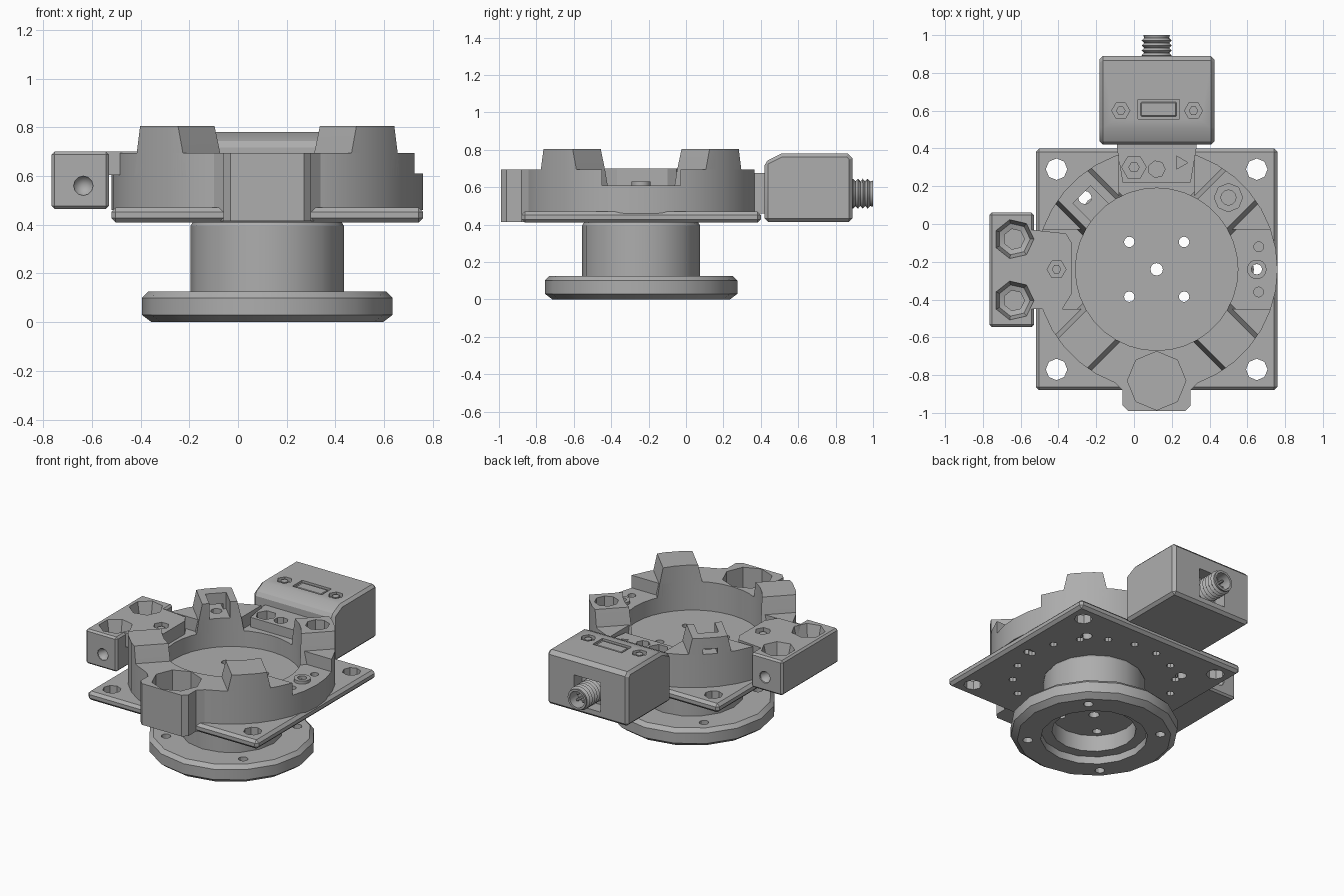
import bpy, bmesh, math
from mathutils import Matrix, Vector

if "Cube" in bpy.data.objects:
    bpy.data.objects.remove(bpy.data.objects["Cube"])

gray = bpy.data.materials.new("machined gray")
gray.use_nodes = True
gray.diffuse_color = (0.42, 0.42, 0.42, 1)
gray.node_tree.nodes["Principled BSDF"].inputs["Base Color"].default_value = (0.42, 0.42, 0.42, 1)

CX, CY = 0.12, -0.24          # axis of the round parts
DIAGONALS = [math.radians(a) for a in (45, 135, 225, 315)]


def finish(name, bm):
    bmesh.ops.remove_doubles(bm, verts=bm.verts, dist=1e-5)
    bmesh.ops.recalc_face_normals(bm, faces=bm.faces)
    mesh = bpy.data.meshes.new(name)
    bm.to_mesh(mesh)
    bm.free()
    mesh.materials.append(gray)
    ob = bpy.data.objects.new(name, mesh)
    bpy.context.collection.objects.link(ob)
    return ob


def lathe(name, profile, sides, loc=(CX, CY, 0), rot=None, closed=False):
    """Turn an (r, z) profile around z, then rotate and place it."""
    bm = bmesh.new()
    vs = [bm.verts.new((r, 0, z)) for r, z in profile]
    es = [bm.edges.new(p) for p in zip(vs, vs[1:])]
    if closed:
        es.append(bm.edges.new((vs[-1], vs[0])))
    bmesh.ops.spin(bm, geom=vs + es, cent=(0, 0, 0), axis=(0, 0, 1),
                   angle=math.tau, steps=sides, use_duplicate=False)
    bm.transform(Matrix.Translation(loc) @ (rot or Matrix()))
    return finish(name, bm)


def prism(name, outline, z0, z1, matrix=None):
    """Extrude a flat outline from z0 to z1."""
    bm = bmesh.new()
    face = bm.faces.new([bm.verts.new((x, y, z0)) for x, y in outline])
    up = bmesh.ops.extrude_face_region(bm, geom=[face])["geom"]
    bmesh.ops.translate(bm, verts=[v for v in up if isinstance(v, bmesh.types.BMVert)],
                        vec=(0, 0, z1 - z0))
    if matrix:
        bm.transform(matrix)
    return finish(name, bm)


def block(name, x0, x1, y0, y1, z0, z1, matrix=None):
    return prism(name, [(x0, y0), (x1, y0), (x1, y1), (x0, y1)], z0, z1, matrix)


def rod(x, y, z0, z1, r, sides=12, rot=None):
    return lathe("cutter", [(0, z0), (r, z0), (r, z1), (0, z1)], sides, (x, y, 0), rot)


def apply(ob, mod):
    bpy.context.view_layer.objects.active = ob
    bpy.ops.object.modifier_apply(modifier=mod.name)


def boolean(ob, tools, op="DIFFERENCE"):
    for tool in tools:
        mod = ob.modifiers.new("cut", "BOOLEAN")
        mod.operation, mod.solver, mod.object = op, "EXACT", tool
        apply(ob, mod)
        bpy.data.objects.remove(tool)
    return ob


def bevel(ob, width, segments=1):
    mod = ob.modifiers.new("bevel", "BEVEL")
    mod.width, mod.segments, mod.limit_method = width, segments, "ANGLE"
    mod.angle_limit = math.radians(50)
    apply(ob, mod)
    return ob


def polar(r, a):
    return CX + r * math.cos(a), CY + r * math.sin(a)


def floor_holes():
    """Centre hole and four around it, running through the hub."""
    return [rod(CX, CY, -0.1, 0.9, 0.033)] + \
           [rod(*polar(0.205, a), -0.1, 0.9, 0.028) for a in DIAGONALS]


# Flange and hollow neck
hub = lathe("flanged_hub", [(0, 0.16), (0.26, 0.16), (0.26, 0.05), (0.33, 0.05), (0.33, 0),
                            (0.475, 0), (0.515, 0.03), (0.515, 0.1), (0.49, 0.125),
                            (0.315, 0.125), (0.315, 0.395), (0.3, 0.42), (0, 0.42)], 16)
boolean(hub, floor_holes() + [rod(*polar(0.41, a), -0.1, 0.2, 0.03) for a in DIAGONALS])

# Square mounting plate
plate = bevel(block("mounting_plate", -0.52, 0.76, -0.88, 0.4, 0.41, 0.47), 0.018)
boolean(plate, floor_holes()
        + [rod(CX + sx * 0.53, CY + sy * 0.53, 0.3, 0.6, 0.057, 8) for sx in (-1, 1) for sy in (-1, 1)]
        + [rod(*polar(0.5, math.radians(a)), 0.38, 0.44, 0.025, 8) for a in range(0, 360, 20)]
        + [rod(0.65, CY, 0.3, 0.6, 0.028), rod(-0.26, 0.14, 0.3, 0.6, 0.035),
           rod(0.5, 0.14, 0.3, 0.6, 0.035)])

# Recessed round floor
boolean(lathe("round_floor", [(0, 0.45), (0.45, 0.45), (0.45, 0.5), (0, 0.5)], 32), floor_holes())


def ring(name, z0, z1):
    return lathe(name, [(0.43, z0), (0.64, z0), (0.64, z1), (0.43, z1)], 36, closed=True)


# Lower ring with the east fixing holes and north gap
lower = ring("lower_ring", 0.46, 0.61)
boolean(lower, [rod(0.66, CY + d, 0.55, 0.7, 0.026) for d in (-0.12, 0.12)]
        + [rod(0.65, CY, 0.3, 0.8, 0.028), rod(-0.26, 0.14, 0.3, 0.8, 0.035),
           rod(0.5, 0.14, 0.5, 0.8, 0.04), rod(CX, -0.83, 0.52, 0.9, 0.155, 8)])
lathe("fixing_collar", [(0.028, 0.6), (0.052, 0.6), (0.052, 0.63), (0.028, 0.63)],
      14, (0.65, CY, 0), closed=True)

# Upper ring, open to the east, west and north
upper = ring("upper_ring", 0.605, 0.695)
boolean(upper, [block("cutter", -0.9, CX, -0.45, -0.03, 0.5, 0.9),
                block("cutter", CX, 0.9, -0.45, -0.03, 0.5, 0.9),
                block("cutter", -0.08, 0.32, 0, 0.6, 0.5, 0.9),
                rod(CX, -0.83, 0.52, 0.9, 0.155, 8), rod(-0.26, 0.14, 0.3, 0.8, 0.035),
                rod(0.5, 0.14, 0.5, 0.8, 0.075, 8)])

# Four raised horns on the diagonals
for a, label in zip(DIAGONALS, ("back_left", "back_right", "front_right", "front_left")):
    turn = Matrix.Translation((CX, CY, 0)) @ Matrix.Rotation(a - math.pi / 2, 4, "Z")
    taper = [(-0.15, 0.6), (0.15, 0.6), (0.135, 0.69), (0.11, 0.805), (-0.11, 0.805), (-0.135, 0.69)]
    stand = turn @ Matrix.Translation((0, 0.8, 0)) @ Matrix.Rotation(math.pi / 2, 4, "X")
    horn = prism(label + "_horn", taper, 0, 0.6, stand)
    boolean(horn, [ring("cutter", 0.5, 0.9)], "INTERSECT")
    if label == "back_left":
        boolean(horn, [rod(0.5, 0.14, 0.5, 0.9, 0.075, 8)])
    if label == "back_right":
        boolean(horn, [block("cutter", -0.065, 0.065, 0.4, 0.56, 0.5, 0.9, turn),
                       block("cutter", -0.045, 0.045, 0.5, 0.7, 0.64, 0.73, turn)])

# Front boss with a deep faceted socket
boss = prism("front_boss", [(-0.06, -0.96), (-0.03, -0.99), (0.27, -0.99), (0.3, -0.96), (0.3, -0.88),
                            (0.34, -0.84), (0.24, -0.66), (0, -0.66), (-0.1, -0.84), (-0.06, -0.88)],
             0.415, 0.695)
boolean(boss, [rod(CX, -0.83, 0.52, 0.9, 0.155, 8), rod(CX, CY, 0.5, 0.9, 0.43, 32)])

# Side block with two sockets, a screw and cross holes
side = bevel(block("side_block", -0.765, -0.53, -0.545, 0.06, 0.465, 0.7), 0.012)
tongue = prism("side_tongue", [(-0.55, -0.45), (-0.38, -0.45), (-0.33, -0.37), (-0.33, -0.1),
                               (-0.36, -0.05), (-0.55, -0.03)], 0.605, 0.7)
along_y = Matrix.Rotation(-math.pi / 2, 4, "X")


def side_sockets():
    tools = []
    for y in (-0.08, -0.405):
        tools.append(lathe("cutter", [(0, 0.53), (0.055, 0.53), (0.055, 0.6), (0.085, 0.61),
                                      (0.11, 0.72), (0, 0.72)], 7, (-0.635, y, 0)))
    return tools


boolean(side, side_sockets())
for y0, s in ((-0.56, 1), (0.07, -1)):
    cone = lathe("cutter", [(0, 0), (0.04, 0), (0.04, 0.02), (0, 0.08)], 12, (-0.635, y0, 0.56),
                 Matrix.Rotation(-s * math.pi / 2, 4, "X"))
    boolean(side, [cone])
boolean(tongue, side_sockets() + [rod(-0.41, CY, 0.66, 0.8, 0.05, 6)])
rod(-0.41, CY, 0.65, 0.685, 0.025, 6).name = "tongue_screw"

# Bridge between ring and connector box, with three pits
bridge = prism("rear_bridge", [(-0.06, 0.22), (0.3, 0.22), (0.33, 0.4), (0.33, 0.44),
                               (-0.09, 0.44), (-0.09, 0.4)], 0.46, 0.675)
boolean(bridge, [rod(0, 0.3, 0.56, 0.8, 0.065, 6), rod(0.12, 0.29, 0.56, 0.8, 0.045, 7),
                 rod(0.245, 0.325, 0.6, 0.8, 0.04, 3)])
rod(0, 0.3, 0.55, 0.62, 0.03, 6).name = "bridge_screw"

# Connector box: side profile pulled across the width
profile = [(0.42, 0.415), (0.89, 0.415), (0.89, 0.755), (0.865, 0.78), (0.51, 0.78), (0.42, 0.735)]
across = Matrix(((0, 0, 1, 0), (1, 0, 0, 0), (0, 1, 0, 0), (0, 0, 0, 1)))
box = bevel(prism("connector_box", profile, -0.182, 0.425, across), 0.018)
boolean(box, [block("cutter", CX - 0.1, CX + 0.1, 0.8, 0.95, 0.465, 0.665),
              block("cutter", 0.02, 0.24, 0.555, 0.66, 0.765, 0.9)]
        + [rod(x, 0.6, 0.755, 0.9, 0.048, 6) for x in (-0.07, 0.315)])
bevel(block("label_plate", 0.035, 0.225, 0.57, 0.645, 0.75, 0.774), 0.004)
for x in (-0.07, 0.315):
    rod(x, 0.6, 0.74, 0.775, 0.025, 6).name = "lid_screw"

# Threaded round connector with contact pins
thread = [(0.055, 0.03), (0.055, 0), (0.06, 0)]
for i in range(7):
    thread += [(0.08, 0.03 + i * 0.026), (0.066, 0.043 + i * 0.026)]
thread += [(0.07, 0.215), (0.055, 0.215)]
lathe("threaded_connector", thread, 16, (CX, 0.785, 0.565), along_y, closed=True)
lathe("connector_core", [(0, 0), (0.057, 0), (0.057, 0.13), (0, 0.13)], 12, (CX, 0.785, 0.565), along_y)
for a in DIAGONALS:
    lathe("contact_pin", [(0, 0), (0.009, 0), (0.009, 0.18), (0, 0.19)], 6,
          (CX + 0.03 * math.cos(a), 0.785, 0.565 + 0.03 * math.sin(a)), along_y)

# Soft curves with sharp machined edges
for ob in bpy.context.collection.objects:
    if ob.type == "MESH" and gray.name in ob.data.materials:
        bpy.ops.object.select_all(action="DESELECT")
        ob.select_set(True)
        bpy.context.view_layer.objects.active = ob
        bpy.ops.object.shade_smooth_by_angle(angle=math.radians(30))
